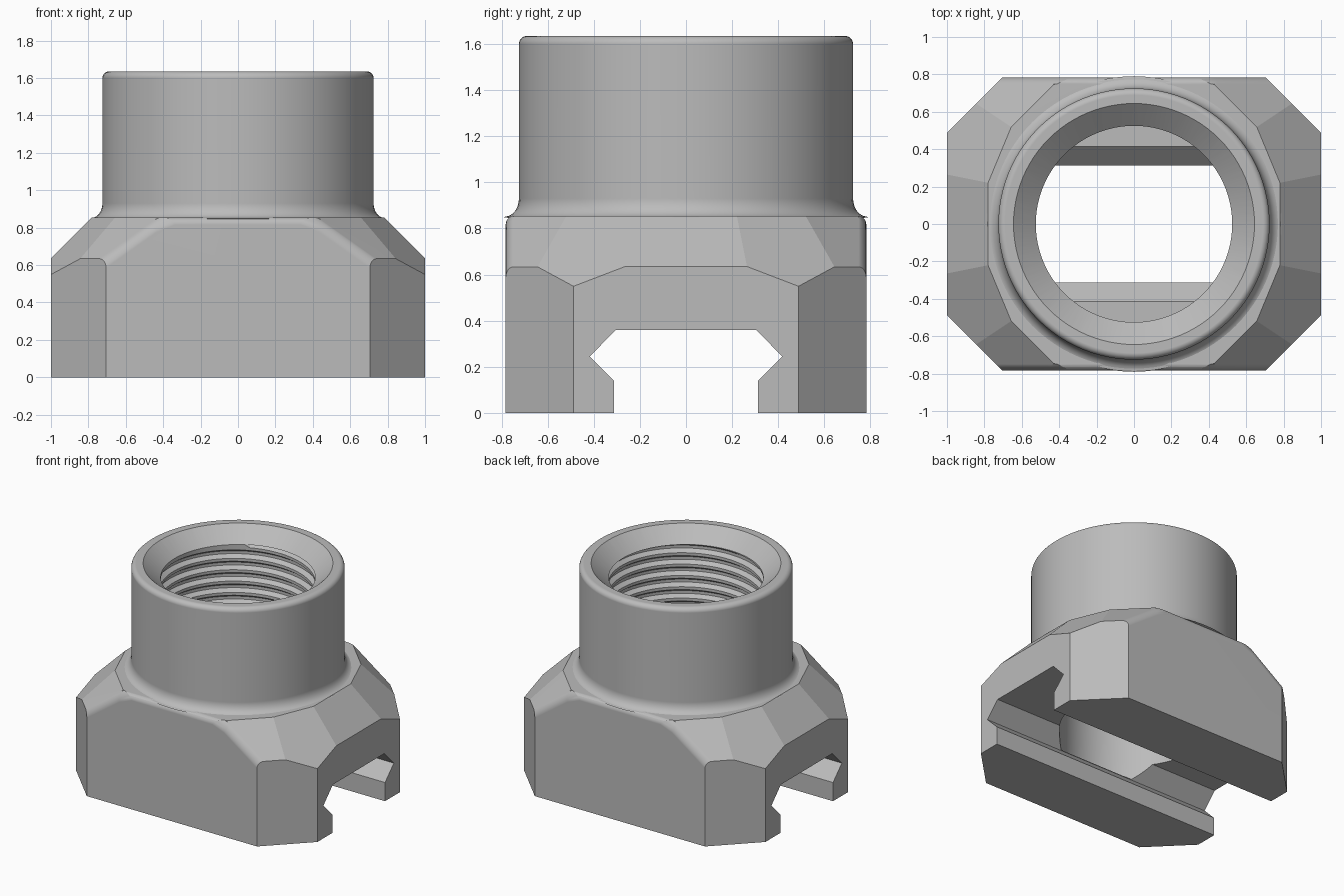
import bpy, bmesh, math
from mathutils import Vector

cube = bpy.data.objects.get("Cube")
if cube:
    bpy.data.objects.remove(cube, do_unlink=True)

SEG = 96
TAU = math.tau

metal = bpy.data.materials.new("plain_grey_metal")
metal.use_nodes = True
GREY = (0.5, 0.5, 0.5, 1)
metal.diffuse_color = GREY
metal.node_tree.nodes["Principled BSDF"].inputs["Base Color"].default_value = GREY


def finish(name, bm):
    bmesh.ops.recalc_face_normals(bm, faces=bm.faces[:])
    mesh = bpy.data.meshes.new(name)
    bm.to_mesh(mesh)
    bm.free()
    mesh.materials.append(metal)
    obj = bpy.data.objects.new(name, mesh)
    bpy.context.collection.objects.link(obj)
    return obj


def slice_off(bm, normal, point):
    """Cut away everything beyond a plane and close the hole."""
    bmesh.ops.bisect_plane(bm, geom=bm.verts[:] + bm.edges[:] + bm.faces[:], dist=1e-5,
                           plane_co=point, plane_no=normal, clear_outer=True)
    bmesh.ops.holes_fill(bm, edges=[e for e in bm.edges if e.is_boundary], sides=0)


def ring(bm, r, z):
    return [bm.verts.new((r * math.cos(TAU * i / SEG), r * math.sin(TAU * i / SEG), z))
            for i in range(SEG)]


def bridge(bm, a, b):
    for i in range(SEG):
        j = (i + 1) % SEG
        bm.faces.new((a[i], a[j], b[j], b[i]))


# Block with faceted 45 degree shoulders
TOP = 0.855
bm = bmesh.new()
bmesh.ops.create_cube(bm, size=1)
for v in bm.verts:
    v.co = (v.co.x * 2, v.co.y * 1.565, (v.co.z + 0.5) * TOP)
shoulders = [(0, 1.635), (22.5, 1.66), (45, 1.686), (67.5, 1.709)]
for angle, height in shoulders:
    a = math.radians(angle)
    for sx in (-1, 1):
        for sy in ((-1, 1) if angle else (1,)):
            slice_off(bm, Vector((sx * math.cos(a), sy * math.sin(a), 1)), (0, 0, height))

# Rounded upper edges of the front and back walls
bm.normal_update()
rounded = []
for e in bm.edges:
    if len(e.link_faces) == 2:
        f, g = sorted(e.link_faces, key=lambda face: abs(face.normal.y))
        if abs(g.normal.y) > 0.99 and f.normal.z > 0.3:
            rounded.append(e)
bmesh.ops.bevel(bm, geom=rounded, offset=0.04, segments=6, profile=0.5, affect='EDGES')

# Vertical corner cuts
for sx in (-1, 1):
    for sy in (-1, 1):
        slice_off(bm, Vector((sx, sy, 0)), (sx, sy * 0.488, 0))
body = finish("threaded_slot_fitting", bm)

# Round collar with rounded rim and flared foot
profile = [(0.6, 0.6), (0.6, 0.83), (0.79, 0.848)]
for k in range(9):
    a = math.pi / 2 * k / 8
    profile.append((0.785 - 0.06 * math.sin(a), 0.93 - 0.078 * math.cos(a)))
for k in range(9):
    a = math.pi / 2 * k / 8
    profile.append((0.69 + 0.035 * math.cos(a), 1.6 + 0.035 * math.sin(a)))
bm = bmesh.new()
rings = [ring(bm, r, z) for r, z in profile]
for lower, upper in zip(rings, rings[1:]):
    bridge(bm, lower, upper)
bm.faces.new(rings[0])
bm.faces.new(rings[-1])
collar = finish("collar", bm)

# Bore cutter with a helical thread and a countersunk mouth
LO, HI, PITCH, BORE = 0.78, 1.53, 0.085, 0.525
thread = [BORE, BORE, 0.556, 0.556]
rows = 4 * (math.ceil((HI - LO) / PITCH) + 4)
bm = bmesh.new()
cache = {}


def thread_vert(i, k):
    if i == SEG:
        i, k = 0, k + 4
    z = min(HI, max(LO, LO + PITCH * (k / 4 + i / SEG - 2)))
    key = (i, round(z, 5))
    if key not in cache:
        r = thread[k % 4] if LO + 1e-5 < z < HI - 1e-5 else BORE
        a = TAU * i / SEG
        cache[key] = bm.verts.new((r * math.cos(a), r * math.sin(a), z))
    return cache[key]


for i in range(SEG):
    for k in range(rows):
        quad = [thread_vert(i, k), thread_vert(i + 1, k),
                thread_vert(i + 1, k + 1), thread_vert(i, k + 1)]
        corners = list(dict.fromkeys(quad))
        if len(corners) > 2:
            bm.faces.new(corners)
floor = ring(bm, BORE, 0.248)
mouth = ring(bm, 0.667, 1.655)
bridge(bm, floor, [cache[(i, round(LO, 5))] for i in range(SEG)])
bridge(bm, [cache[(i, round(HI, 5))] for i in range(SEG)], mouth)
bm.faces.new(floor)
bm.faces.new(mouth)
bmesh.ops.triangulate(bm, faces=[f for f in bm.faces if len(f.verts) == 4])
bore = finish("bore_cutter", bm)

# Slot cutter running from side to side
half = [(0.312, -0.1), (0.312, 0.14), (0.417, 0.245), (0.305, 0.36)]
outline = half + [(-y, z) for y, z in reversed(half)]
bm = bmesh.new()
ends = [[bm.verts.new((x, y, z)) for y, z in outline] for x in (-1.2, 1.2)]
for end in ends:
    bm.faces.new(end)
for i in range(len(outline)):
    j = (i + 1) % len(outline)
    bm.faces.new((ends[0][i], ends[0][j], ends[1][j], ends[1][i]))
slot = finish("slot_cutter", bm)

# Combine the parts
bpy.ops.object.select_all(action='DESELECT')
bpy.context.view_layer.objects.active = body
body.select_set(True)
for part, operation in ((collar, 'UNION'), (bore, 'DIFFERENCE'), (slot, 'DIFFERENCE')):
    mod = body.modifiers.new(part.name, 'BOOLEAN')
    mod.operation = operation
    mod.solver = 'EXACT'
    mod.object = part
    bpy.ops.object.modifier_apply(modifier=mod.name)
    bpy.data.objects.remove(part, do_unlink=True)

# Smooth rounds, crisp facets
bpy.ops.object.shade_smooth_by_angle(angle=math.radians(14))
weighted = body.modifiers.new("even_shading", 'WEIGHTED_NORMAL')
weighted.keep_sharp = True
